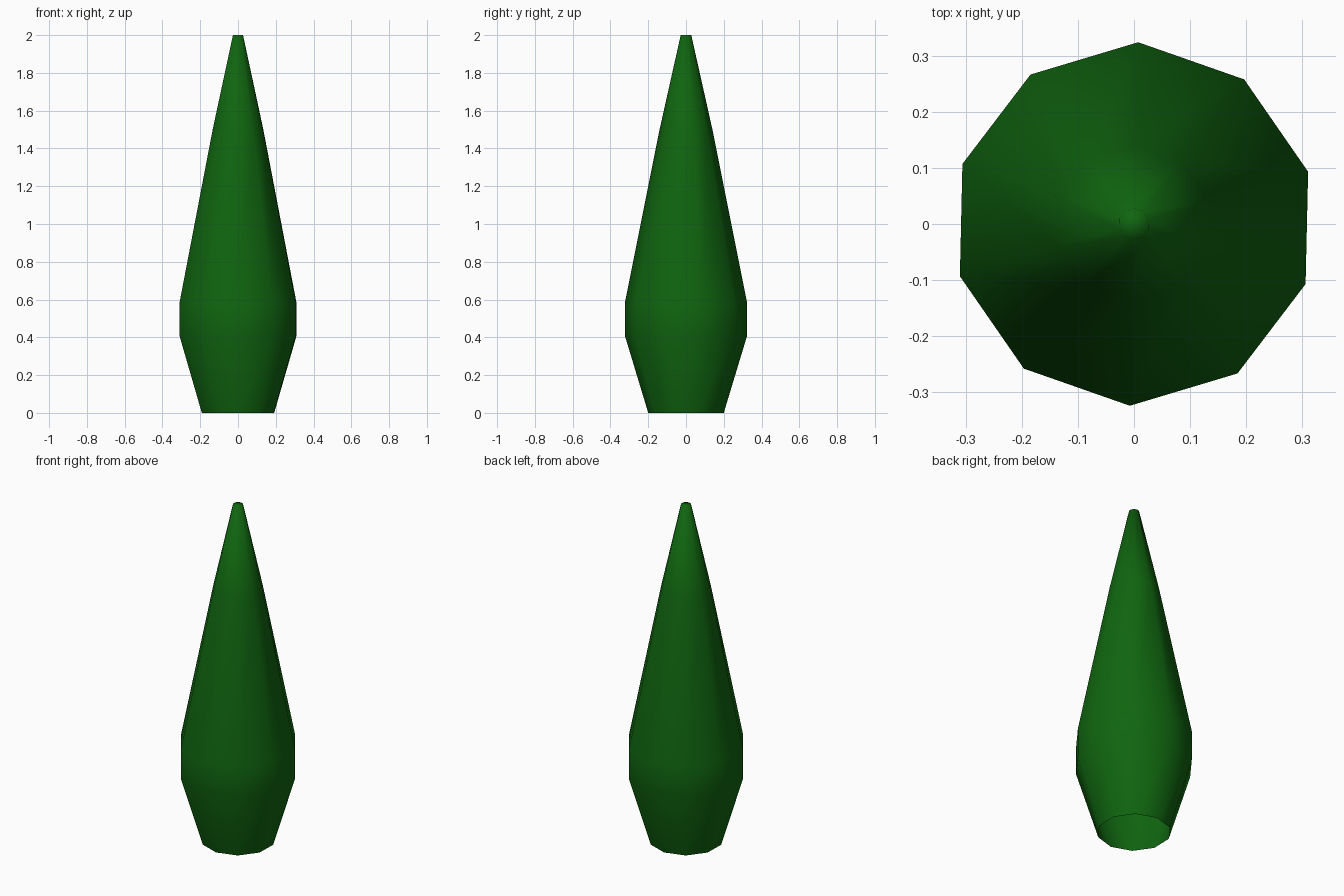
import bpy, bmesh, math

if "Cube" in bpy.data.objects:
    bpy.data.objects.remove(bpy.data.objects["Cube"])

SIDES = 10
TURN = math.radians(-1.3)
# (radius, height) rings from the open base to the tip
PROFILE = [(0.2, 0.0), (0.324, 0.41), (0.324, 0.58), (0.14, 1.5), (0.028, 2.0)]

# Foliage: ten-sided lathed body, open underneath, closed at the tip
bm = bmesh.new()
rings = []
for r, z in PROFILE:
    angles = [math.pi / 2 + TURN + math.tau * i / SIDES for i in range(SIDES)]
    rings.append([bm.verts.new((r * math.cos(a), r * math.sin(a), z)) for a in angles])
for low, high in zip(rings, rings[1:]):
    for i in range(SIDES):
        j = (i + 1) % SIDES
        bm.faces.new((low[i], low[j], high[j], high[i]))
bm.faces.new(rings[-1])
for f in bm.faces:
    f.smooth = True

mesh = bpy.data.meshes.new("tree_foliage")
bm.to_mesh(mesh)
bm.free()
foliage = bpy.data.objects.new("tree_foliage", mesh)
bpy.context.collection.objects.link(foliage)

green = bpy.data.materials.new("dark_green")
green.diffuse_color = (0.005, 0.13, 0.005, 1)
green.use_nodes = True
green.node_tree.nodes["Principled BSDF"].inputs["Base Color"].default_value = green.diffuse_color
mesh.materials.append(green)
